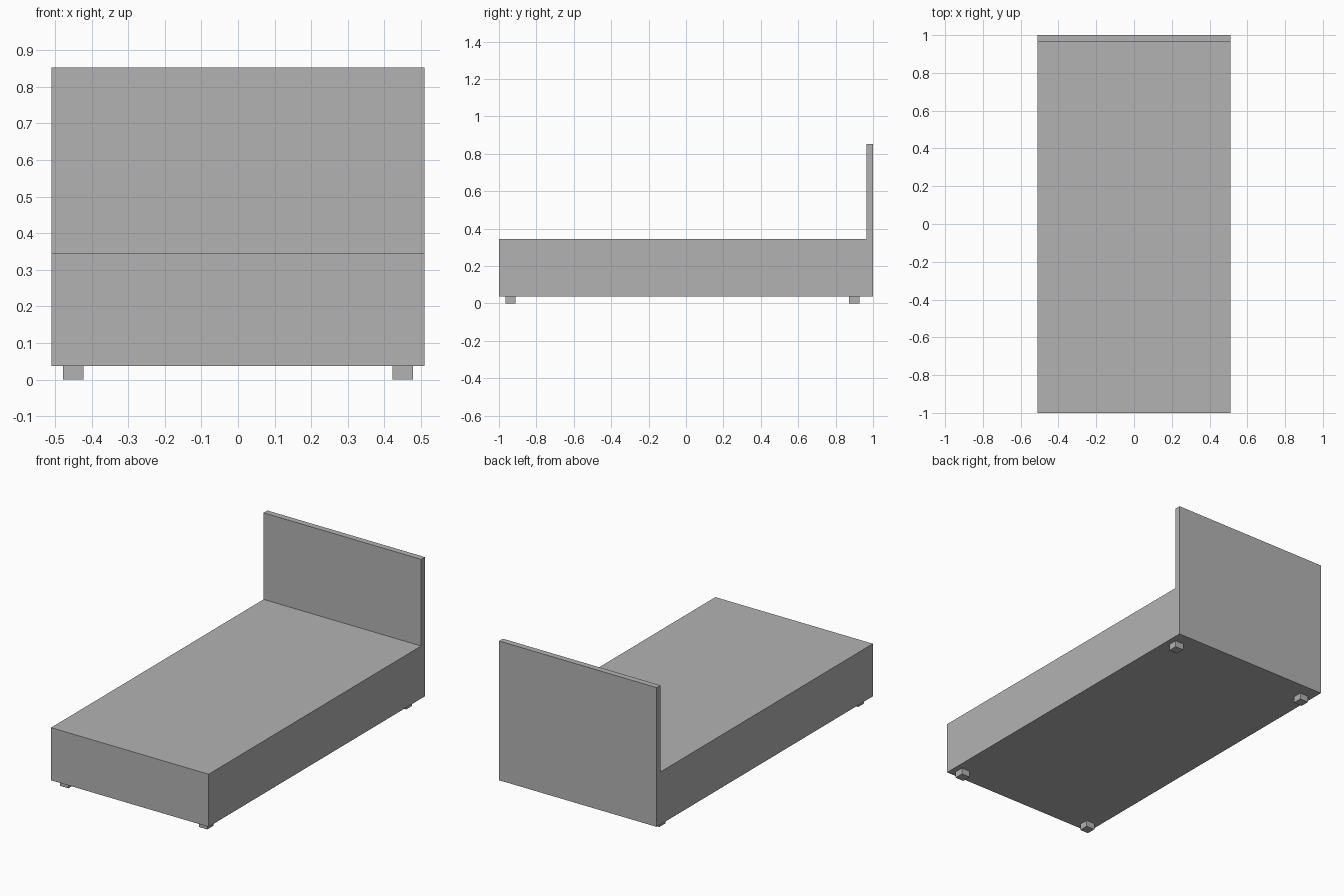
import bpy
import bmesh

cube = bpy.data.objects.get("Cube")
if cube:
    bpy.data.objects.remove(cube, do_unlink=True)

HALF_WIDTH = 0.51
BASE_Z, TOP_Z, HEAD_Z = 0.037, 0.345, 0.852
HEAD_Y = 0.965
LEG = 0.055

grey = bpy.data.materials.new("plain grey")
grey.use_nodes = True
colour = (0.45, 0.45, 0.45, 1)
grey.diffuse_color = colour
grey.node_tree.nodes["Principled BSDF"].inputs["Base Color"].default_value = colour


def extrude_profile(name, profile, x0, x1):
    """Extrude a (y, z) outline along x into a closed solid."""
    bm = bmesh.new()
    face = bm.faces.new([bm.verts.new((x0, y, z)) for y, z in profile])
    result = bmesh.ops.extrude_face_region(bm, geom=[face])
    moved = [v for v in result["geom"] if isinstance(v, bmesh.types.BMVert)]
    bmesh.ops.translate(bm, verts=moved, vec=(x1 - x0, 0, 0))
    bmesh.ops.recalc_face_normals(bm, faces=bm.faces)
    mesh = bpy.data.meshes.new(name)
    bm.to_mesh(mesh)
    bm.free()
    mesh.materials.append(grey)
    obj = bpy.data.objects.new(name, mesh)
    bpy.context.collection.objects.link(obj)
    return obj


# Bed base and headboard share one L-shaped side outline
extrude_profile("bed_base_and_headboard", [
    (-1, BASE_Z), (1, BASE_Z), (1, HEAD_Z),
    (HEAD_Y, HEAD_Z), (HEAD_Y, TOP_Z), (-1, TOP_Z),
], -HALF_WIDTH, HALF_WIDTH)

# Four short square legs
for end, y in (("front", -0.938), ("back", 0.9)):
    for side, x in (("left", 0.45), ("right", -0.45)):
        y0, y1 = y - LEG / 2, y + LEG / 2
        outline = [(y0, 0), (y1, 0), (y1, BASE_Z), (y0, BASE_Z)]
        extrude_profile(f"{end}_{side}_leg", outline, x - LEG / 2, x + LEG / 2)
